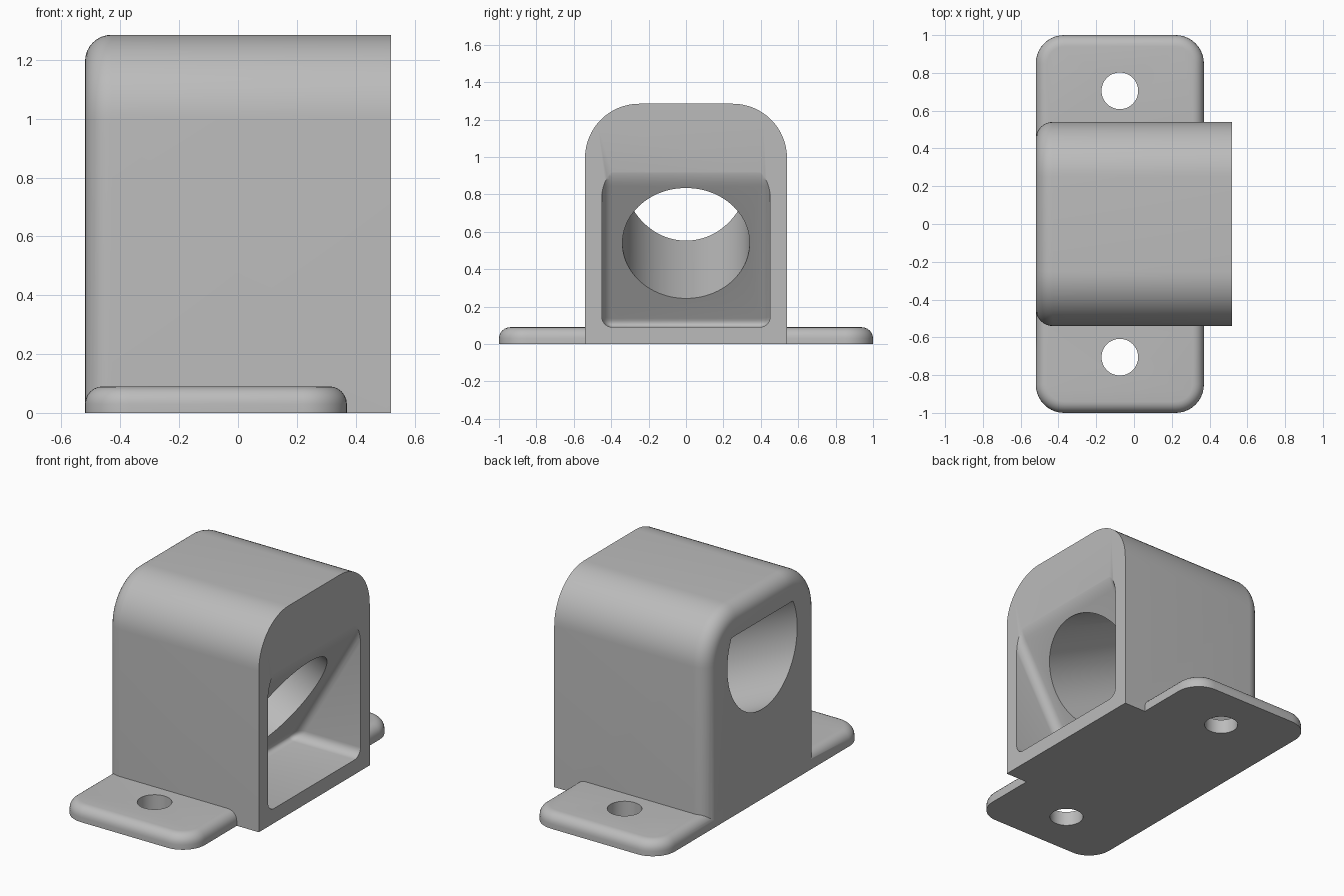
import bpy, bmesh
from math import cos, sin, tan, pi, radians
from mathutils import Matrix, Vector

if "Cube" in bpy.data.objects:
    bpy.data.objects.remove(bpy.data.objects["Cube"])

grey = bpy.data.materials.new("plain grey")
grey.use_nodes = True
grey.diffuse_color = (0.5, 0.5, 0.5, 1)
grey.node_tree.nodes["Principled BSDF"].inputs["Base Color"].default_value = (0.5, 0.5, 0.5, 1)


def make(name, bm):
    bmesh.ops.recalc_face_normals(bm, faces=bm.faces)
    mesh = bpy.data.meshes.new(name)
    bm.to_mesh(mesh)
    bm.free()
    mesh.materials.append(grey)
    obj = bpy.data.objects.new(name, mesh)
    bpy.context.collection.objects.link(obj)
    return obj


def extrude(points, offset):
    bm = bmesh.new()
    face = bm.faces.new([bm.verts.new(p) for p in points])
    new = bmesh.ops.extrude_face_region(bm, geom=[face])["geom"]
    bmesh.ops.translate(bm, vec=offset, verts=[v for v in new if isinstance(v, bmesh.types.BMVert)])
    bmesh.ops.recalc_face_normals(bm, faces=bm.faces)
    return bm


def arc(cx, cy, r, start, steps):
    return [(cx + r * cos(start + pi / 2 * i / steps), cy + r * sin(start + pi / 2 * i / steps))
            for i in range(steps + 1)]


def fillet(bm, rule, radius, segments):
    edges = [e for e in bm.edges if rule(e)]
    bmesh.ops.bevel(bm, geom=edges, offset=radius, segments=segments, profile=0.5, affect='EDGES')


def combine(target, tool, operation):
    mod = target.modifiers.new(operation, 'BOOLEAN')
    mod.operation, mod.object, mod.solver = operation, tool, 'EXACT'
    mesh = bpy.data.meshes.new_from_object(target.evaluated_get(bpy.context.evaluated_depsgraph_get()))
    target.modifiers.clear()
    target.data = mesh
    bpy.data.objects.remove(tool)


FRONT, BACK, HALF, TOP, WALL = 0.52, -0.52, 0.54, 1.285, 0.09

# Housing: arched section swept along x, with a rounded rear rim
R = 0.29
section = [(-HALF, 0), (HALF, 0)] + arc(HALF - R, TOP - R, R, 0, 16) + arc(R - HALF, TOP - R, R, pi / 2, 16)
bm = extrude([(BACK, y, z) for y, z in section], (FRONT - BACK, 0, 0))
fillet(bm, lambda e: all(v.co.x < BACK + 0.001 for v in e.verts) and any(v.co.z > 0.01 for v in e.verts), WALL, 8)
housing = make("housing", bm)

# Mounting flange: round-cornered plate with a softened top edge
r, x1 = 0.15, 0.37
outline = (arc(x1 - r, 1 - r, r, 0, 10) + arc(BACK + r, 1 - r, r, pi / 2, 10)
           + arc(BACK + r, r - 1, r, pi, 10) + arc(x1 - r, r - 1, r, 3 * pi / 2, 10))
bm = extrude([(x, y, 0) for x, y in outline], (0, 0, WALL))
fillet(bm, lambda e: all(v.co.z > 0.05 for v in e.verts), 0.06, 6)
combine(housing, make("flange", bm), 'UNION')

# Screw holes
for side in (-1, 1):
    bm = bmesh.new()
    bmesh.ops.create_cone(bm, cap_ends=True, segments=48, radius1=0.097, radius2=0.097, depth=0.6,
                          matrix=Matrix.Translation((-0.075, side * 0.705, 0)))
    combine(housing, make("screw_hole", bm), 'DIFFERENCE')

# Front recess: leaning back wall, rounded lip at the top, filleted inner corners
lean, lip = tan(radians(30)), 0.9
apex = Vector((FRONT + 0.003, lip))
low = apex - Vector((lean, 1)) * 0.055
high = apex + Vector((0, 0.05))
curve = [low * (1 - t) ** 2 + apex * 2 * t * (1 - t) + high * t * t for t in [i / 6 for i in range(7)]]
profile = [(FRONT - (lip - WALL) * lean, WALL), (0.9, WALL), (0.9, high.y)] + [tuple(p) for p in reversed(curve)]
bm = extrude([(x, -0.45, z) for x, z in profile], (0, 0.9, 0))


def inner_edge(e):
    a, b = (v.co for v in e.verts)
    if min(a.x, b.x) > 0.89 or max(a.z, b.z) > high.y - 0.001:
        return False
    across = abs(a.y - b.y) > 0.1
    return not across or max(a.z, b.z) < WALL + 0.01


fillet(bm, inner_edge, 0.055, 6)
combine(housing, make("recess", bm), 'DIFFERENCE')

# Sloping bore, rising to the rear and stopped by a flat ceiling
tilt, length, zc = radians(25), 1.6, 0.54
axis = Vector((-cos(tilt), 0, sin(tilt)))
start = Vector((FRONT - (lip - zc) * lean, 0, zc)) - axis * 0.05
bm = bmesh.new()
bmesh.ops.create_cone(bm, cap_ends=True, segments=96, radius1=0.34, radius2=0.34, depth=length,
                      matrix=Matrix.Translation(start + axis * length / 2)
                      @ axis.to_track_quat('Z', 'Y').to_matrix().to_4x4())
cut = bmesh.ops.bisect_plane(bm, geom=bm.verts[:] + bm.edges[:] + bm.faces[:],
                             plane_co=(0, 0, 1.105), plane_no=(0, 0, 1), clear_outer=True)
bmesh.ops.holes_fill(bm, edges=[e for e in bm.edges if e.is_boundary], sides=0)
combine(housing, make("bore", bm), 'DIFFERENCE')

# Smooth the rounded surfaces, keep the crisp edges
bpy.ops.object.select_all(action='DESELECT')
housing.select_set(True)
bpy.context.view_layer.objects.active = housing
bpy.ops.object.shade_smooth_by_angle(angle=radians(30))
housing.name = "angled_bracket"
